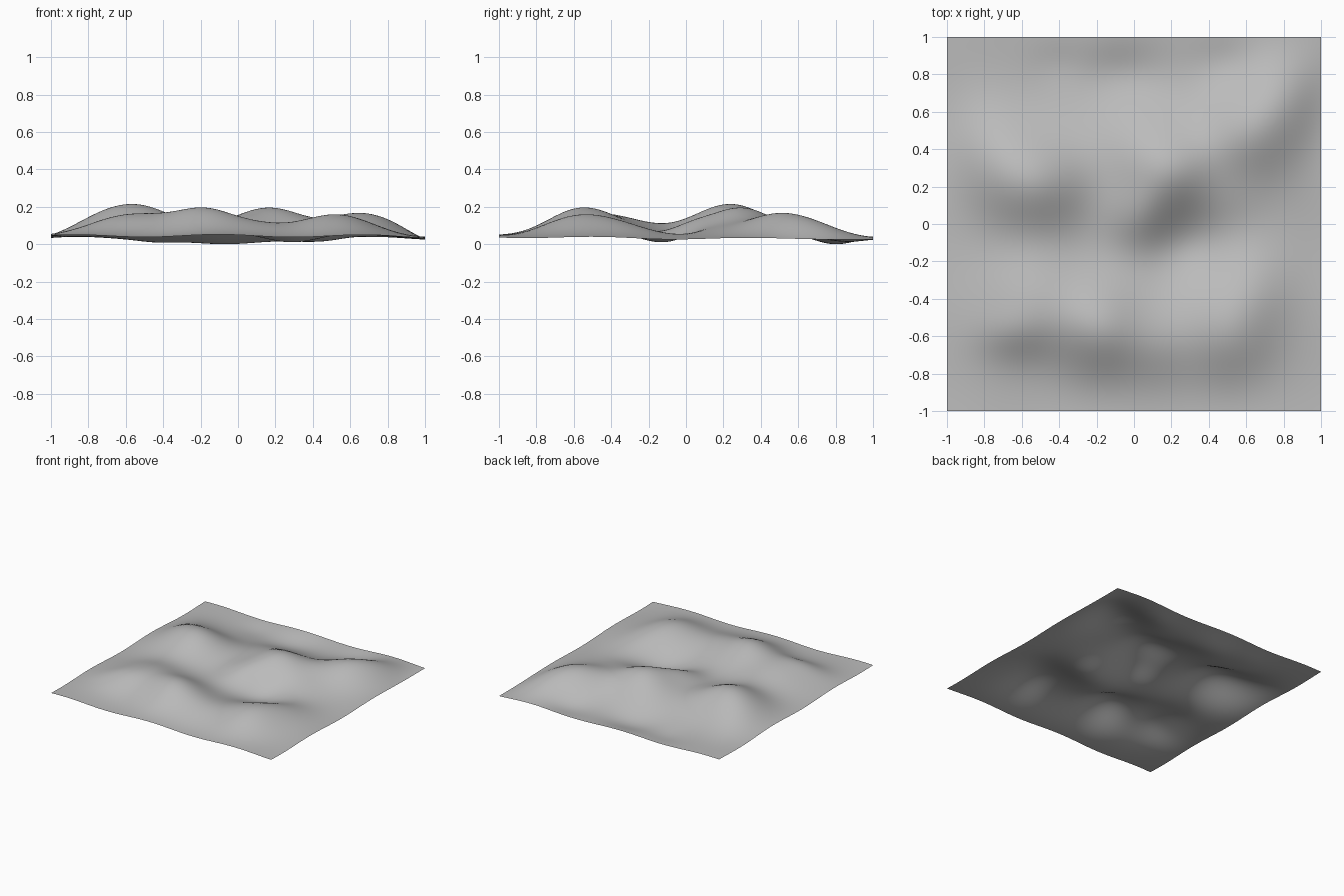
import bpy, bmesh, math

# Rolling hills and hollows: x, y, height, spread along x, spread along y
HILLS = [
    # near ridge
    (-0.54, -0.40, 0.108, 0.20, 0.21),
    (-0.66, -0.58, 0.030, 0.16, 0.10),
    (-0.18, -0.56, 0.122, 0.16, 0.18),
    (0.13, -0.64, 0.050, 0.15, 0.16),
    (0.50, -0.60, 0.092, 0.17, 0.18),
    (0.63, -0.33, 0.047, 0.16, 0.17),
    (0.35, -0.40, 0.020, 0.16, 0.15),
    # far ridge
    (-0.53, 0.22, 0.166, 0.20, 0.20),
    (-0.77, 0.40, 0.052, 0.16, 0.20),
    (0.20, 0.28, 0.134, 0.17, 0.17),
    (0.02, 0.04, 0.060, 0.13, 0.13),
    (0.00, 0.45, 0.045, 0.18, 0.18),
    (0.61, 0.50, 0.112, 0.19, 0.18),
    (0.82, 0.69, 0.062, 0.16, 0.17),
    (0.50, 0.12, 0.020, 0.13, 0.12),
]
HOLLOWS = [
    (-0.07, 0.80, -0.044, 0.17, 0.13),
    (0.48, 0.86, -0.026, 0.13, 0.12),
    (-0.42, 0.86, -0.014, 0.10, 0.10),
    (0.28, -0.12, -0.034, 0.15, 0.13),
]


def height(x, y):
    # Hills fade out toward the border, over a gently waving base
    bumps = sum(h * math.exp(-((x - cx) / sx) ** 2 / 2 - ((y - cy) / sy) ** 2 / 2)
                for cx, cy, h, sx, sy in HILLS + HOLLOWS)
    fade = (1 - 0.8 * abs(x) ** 10) * (1 - 0.8 * abs(y) ** 10)
    base = 0.043 - 0.009 * y - 0.002 * x
    waves = 0.007 * math.cos(8 * (x + 0.1)) + 0.005 * math.cos(8 * (y - 0.3))
    return base + waves + bumps * fade


# Terrain sheet
bm = bmesh.new()
bmesh.ops.create_grid(bm, x_segments=100, y_segments=100, size=1)
for v in bm.verts:
    v.co.z = height(v.co.x, v.co.y)
lowest = min(v.co.z for v in bm.verts)
for v in bm.verts:
    v.co.z -= lowest
for f in bm.faces:
    f.smooth = True
mesh = bpy.data.meshes.new("terrain")
bm.to_mesh(mesh)
bm.free()

# Plain grey ground
grey = bpy.data.materials.new("ground grey")
grey.diffuse_color = (0.5, 0.5, 0.5, 1)
mesh.materials.append(grey)
terrain = bpy.data.objects.new("terrain", mesh)
bpy.context.collection.objects.link(terrain)
